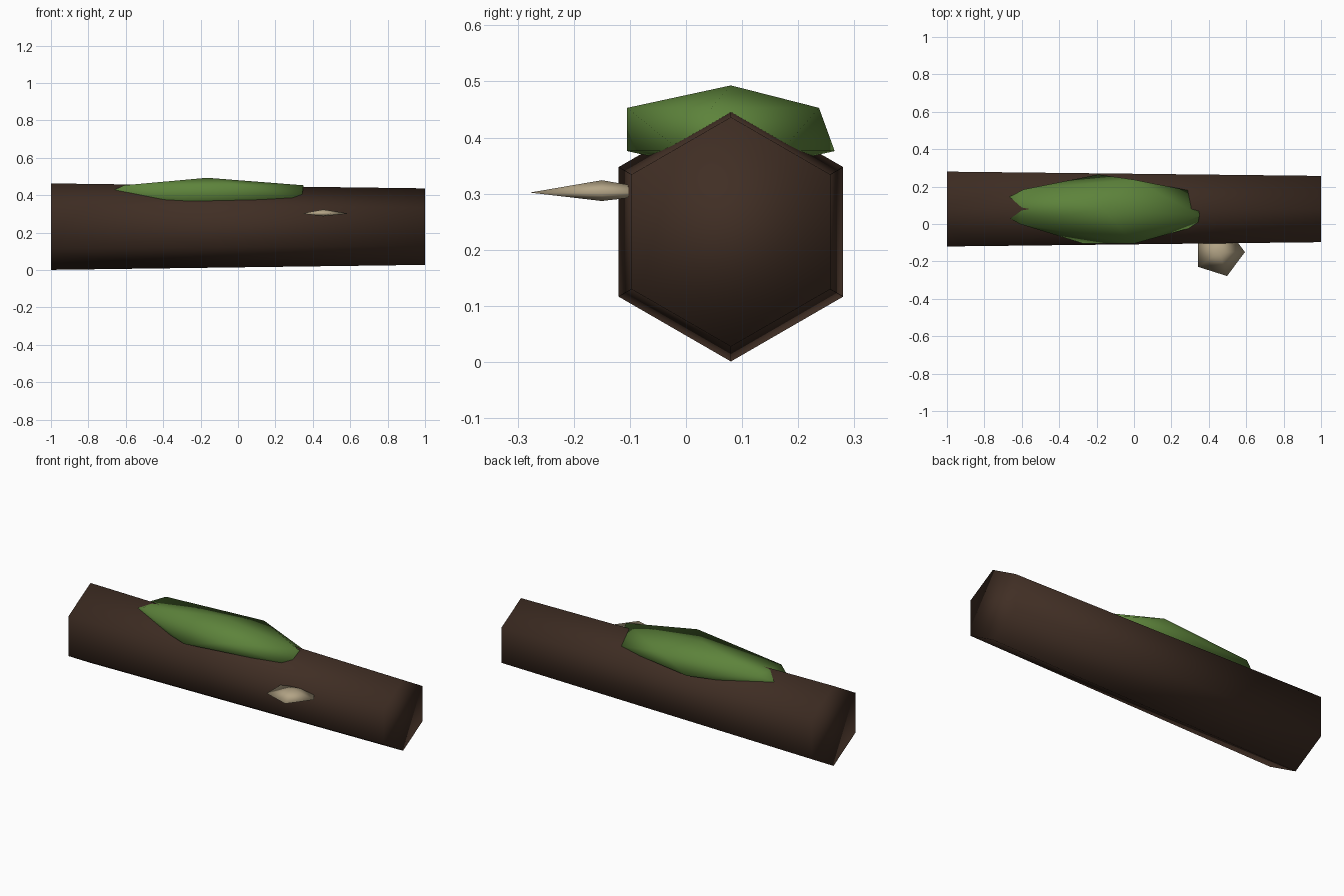
import bpy, bmesh, math

if "Cube" in bpy.data.objects:
    bpy.data.objects.remove(bpy.data.objects["Cube"])


def material(name, rgb):
    m = bpy.data.materials.new(name)
    lin = [((c / 255 + 0.055) / 1.055) ** 2.4 for c in rgb]
    m.diffuse_color = (*lin, 1)
    m.use_nodes = True
    m.node_tree.nodes["Principled BSDF"].inputs["Base Color"].default_value = m.diffuse_color
    return m


def finish(name, bm, mat):
    """Turn a bmesh into a smooth-shaded object."""
    bmesh.ops.recalc_face_normals(bm, faces=bm.faces)
    for f in bm.faces:
        f.smooth = True
    me = bpy.data.meshes.new(name)
    bm.to_mesh(me)
    bm.free()
    me.materials.append(mat)
    ob = bpy.data.objects.new(name, me)
    bpy.context.collection.objects.link(ob)
    return ob


def hull(name, points, mat):
    bm = bmesh.new()
    verts = [bm.verts.new(p) for p in points]
    bmesh.ops.convex_hull(bm, input=verts)
    return finish(name, bm, mat)


bark = material("dark_bark", (64, 46, 36))
green = material("moss_green", (93, 131, 59))
tan = material("fungus_tan", (178, 163, 133))

# Tapered six-sided log lying along x
bm = bmesh.new()
rings = []
for x, r in ((-1, 0.231), (1, 0.2045)):
    rings.append([bm.verts.new((x, 0.08 + r * math.sin(a), 0.232 + r * math.cos(a)))
                  for a in (k * math.tau / 6 for k in range(6))])
    bm.faces.new(rings[-1])
for k in range(6):
    j = (k + 1) % 6
    bm.faces.new((rings[0][k], rings[0][j], rings[1][j], rings[1][k]))
finish("log", bm, bark)

# Moss patch: a flattened, uneven lump with two rings of five points
upper = [(0.0, -0.105), (0.35, 0.045), (0.0, 0.237), (-0.59, 0.185), (-0.61, 0.0)]
lower = [(-0.27, -0.105), (0.34, -0.01), (0.34, 0.17), (-0.19, 0.265), (-0.77, 0.09)]
hull("moss_patch",
     [(-0.165, 0.08, 0.493), (-0.165, 0.08, 0.335)]
     + [(x, y, 0.453) for x, y in upper]
     + [(x, y, 0.376) for x, y in lower], green)

# Shelf fungus: thin five-sided disc half sunk into the log's front
ring = [(0.455 + 0.138 * math.cos(a), -0.15 + 0.135 * math.sin(a), 0.302)
        for a in (k * math.tau / 5 for k in range(5))]
hull("shelf_fungus", ring + [(0.455, -0.15, 0.324), (0.455, -0.15, 0.287)], tan)
